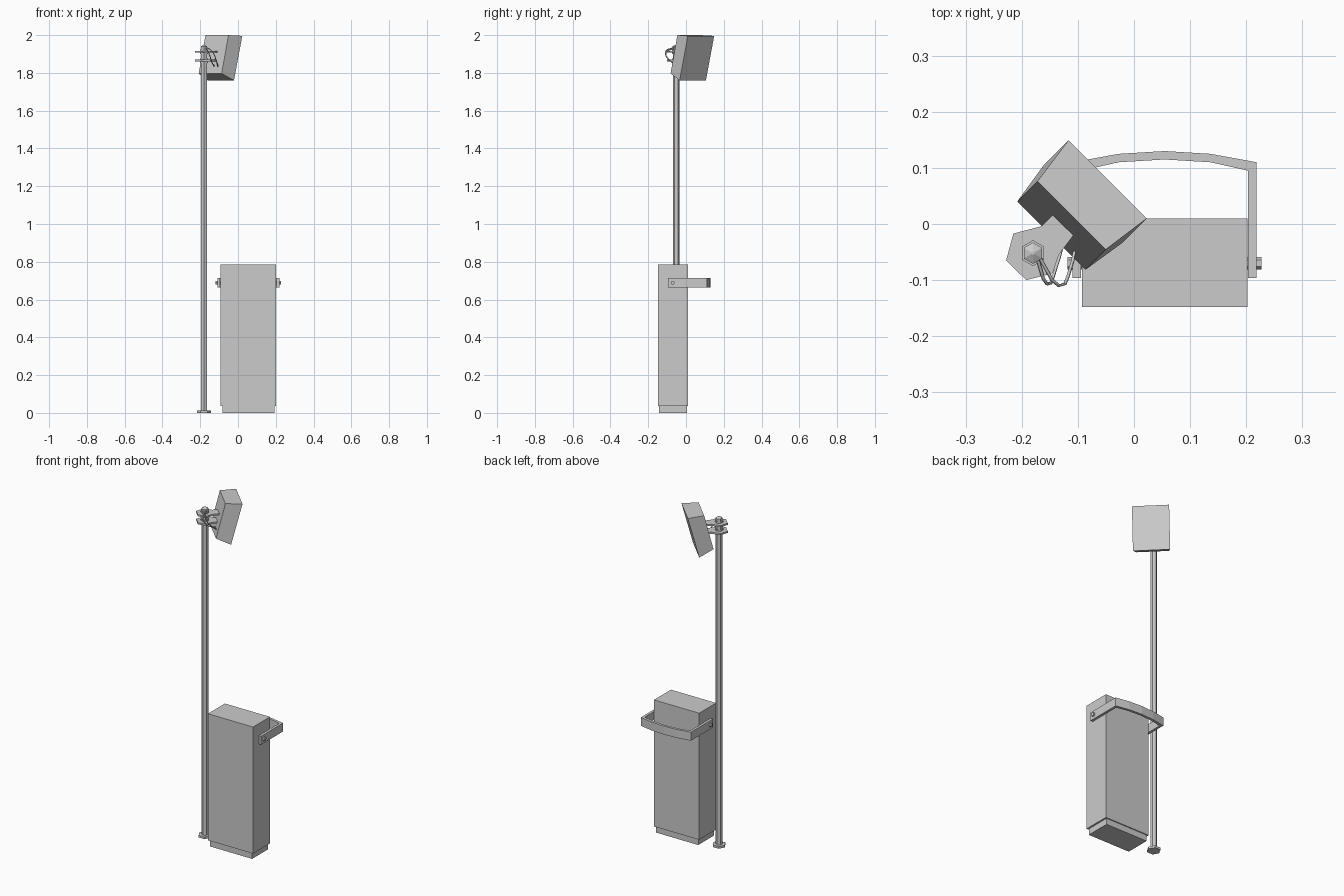
import bpy, bmesh, math
from mathutils import Vector

if "Cube" in bpy.data.objects:
    bpy.data.objects.remove(bpy.data.objects["Cube"])

def make(name, verts, faces):
    me = bpy.data.meshes.new(name)
    me.from_pydata(verts, [], faces)
    bm = bmesh.new()
    bm.from_mesh(me)
    bmesh.ops.recalc_face_normals(bm, faces=bm.faces)
    bm.to_mesh(me)
    bm.free()
    ob = bpy.data.objects.new(name, me)
    bpy.context.collection.objects.link(ob)
    return ob

def loft(name, rings):
    """Skin equal-length rings and cap both ends."""
    n = len(rings[0])
    faces = [tuple(range(n)), tuple(range((len(rings) - 1) * n, len(rings) * n))]
    for r in range(len(rings) - 1):
        for i in range(n):
            j = (i + 1) % n
            faces.append((r * n + i, r * n + j, (r + 1) * n + j, (r + 1) * n + i))
    return make(name, [v for ring in rings for v in ring], faces)

def prism(name, outline, z0, z1):
    return loft(name, [[(x, y, z) for x, y in outline] for z in (z0, z1)])

def rect(x0, x1, y0, y1):
    return [(x0, y0), (x1, y0), (x1, y1), (x0, y1)]

PX, PY = -0.18, -0.052
def hexring(r, z, turn=30):
    return [(PX + r * math.cos(math.radians(turn + 60 * i)),
             PY + r * math.sin(math.radians(turn + 60 * i)), z) for i in range(6)]

# Cabinet and recessed plinth
prism("cabinet", rect(-0.093, 0.202, -0.148, 0.01), 0.036, 0.785)
prism("plinth", rect(-0.083, 0.192, -0.142, 0.004), 0, 0.036)

# Carry handle: bowed strap with two side arms
CX = 0.0545
half = [(0.164, -0.096), (0.164, 0.11), (0.082, 0.125), (0, 0.13)]
inner = [(0.149, -0.096), (0.149, 0.095), (0.082, 0.11), (0, 0.115)]
def full(p):
    return [(CX + x, y) for x, y in p] + [(CX - x, y) for x, y in p[-2::-1]]
loft("handle", [[(a[0], a[1], 0.665), (a[0], a[1], 0.715), (b[0], b[1], 0.715), (b[0], b[1], 0.665)]
                for a, b in zip(full(half), full(inner))])

# Pivot bolts either side, running from cabinet through the handle
for side, label in ((1, "right"), (-1, "left")):
    loft("handle_bolt_" + label,
         [[(CX + side * x, -0.07 + 0.011 * math.cos(i * math.pi / 3),
            0.69 + 0.011 * math.sin(i * math.pi / 3)) for i in range(6)] for x in (0.14, 0.173)])

# Six-sided mast with a low pointed cap, and foot
loft("mast", [hexring(0.018, z) for z in (0.005, 1.935)])
loft("mast_cap", [hexring(0.019, 1.928), hexring(0.019, 1.941), hexring(0.003, 1.949)])
loft("mast_foot", [hexring(0.037, 0, 0), hexring(0.037, 0.013, 0)])

# Two clamp plates with arms reaching the head, with collars
clamp = [(-0.165, -0.004), (-0.145, 0.016), (-0.108, -0.02), (-0.134, -0.055),
         (-0.145, -0.088), (-0.192, -0.1), (-0.228, -0.065), (-0.215, -0.017)]
for i, z in enumerate((1.865, 1.912)):
    prism("clamp_plate_%d" % i, clamp, z - 0.005, z + 0.005)
    loft("clamp_collar_%d" % i, [hexring(0.023, z - 0.012), hexring(0.023, z + 0.012)])

# Tilted, tapered head unit facing away from the mast
def head_ring(half_w, ut, zt, ub, zb, v=-0.0895):
    s = math.sqrt(0.5)
    return [((u + v + w) * s, (u - v - w) * s, z)
            for u, z, w in ((ut, zt, -half_w), (ut, zt, half_w), (ub, zb, half_w), (ub, zb, -half_w))]
loft("head_unit", [head_ring(0.086, -0.068, 2.0, -0.119, 1.797),
                   head_ring(0.0985, 0.023, 1.996, -0.039, 1.76)])

# Looping cables from the mast to the head
paths = [[(-0.172, -0.062, 1.93), (-0.155, -0.107, 1.905), (-0.138, -0.075, 1.855), (-0.125, -0.03, 1.835)],
         [(-0.168, -0.06, 1.935), (-0.134, -0.11, 1.91), (-0.112, -0.075, 1.855), (-0.105, -0.045, 1.83)]]
for i, pts in enumerate(paths):
    cu = bpy.data.curves.new("cable_%d" % i, 'CURVE')
    cu.dimensions = '3D'
    cu.bevel_depth = 0.003
    cu.bevel_resolution = 0
    cu.resolution_u = 3
    sp = cu.splines.new('BEZIER')
    sp.bezier_points.add(len(pts) - 1)
    for bp, p in zip(sp.bezier_points, pts):
        bp.co = Vector(p)
        bp.handle_left_type = bp.handle_right_type = 'AUTO'
    bpy.context.collection.objects.link(bpy.data.objects.new("cable_%d" % i, cu))
